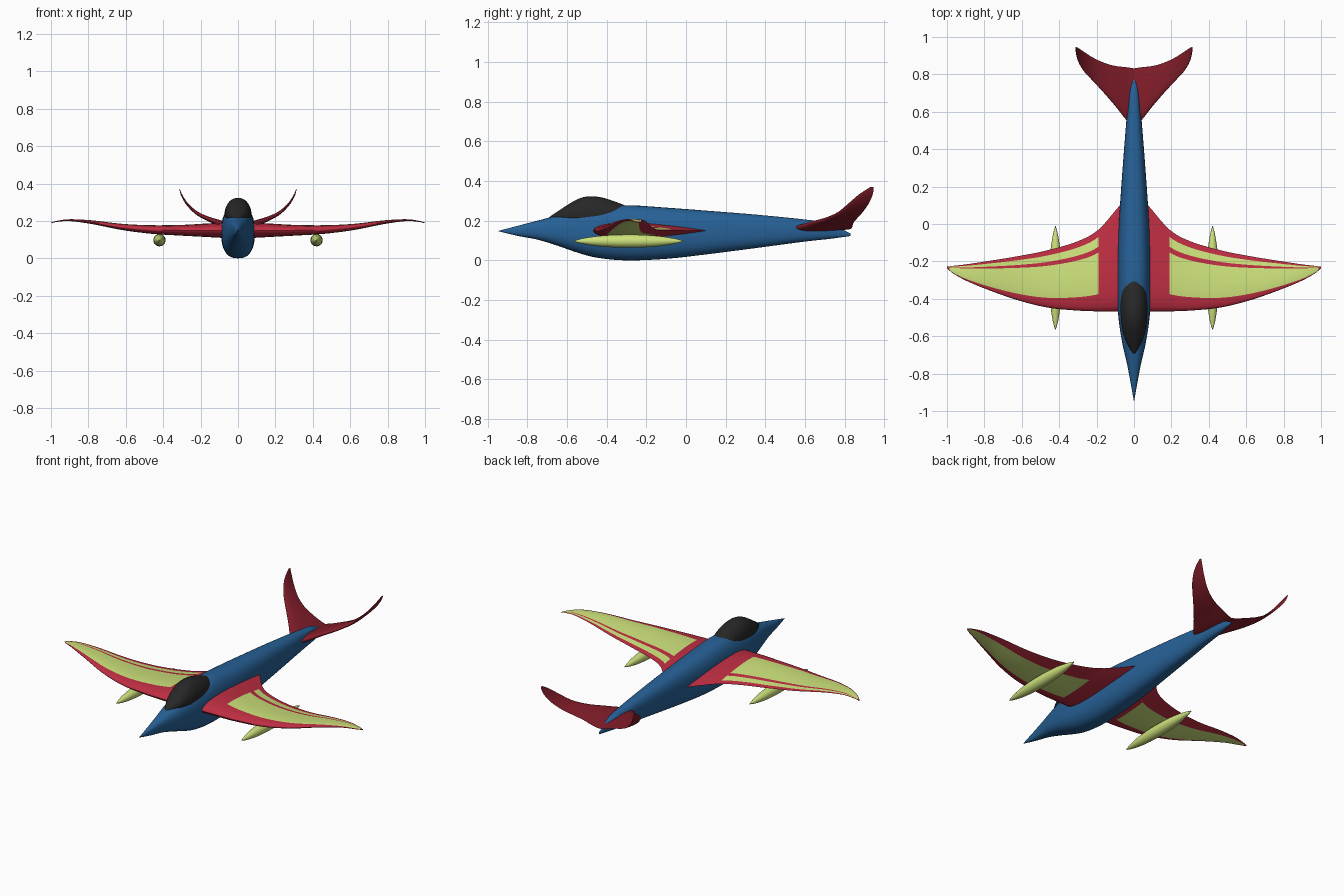
import bpy, bmesh
from math import sin, cos, pi, sqrt, copysign
from mathutils import Vector

if "Cube" in bpy.data.objects:
    bpy.data.objects.remove(bpy.data.objects["Cube"])


def material(name, rgb):
    m = bpy.data.materials.new(name)
    m.diffuse_color = (*rgb, 1)
    m.use_nodes = True
    m.node_tree.nodes["Principled BSDF"].inputs["Base Color"].default_value = m.diffuse_color
    return m


blue = material("blue", (0.02, 0.12, 0.31))
red = material("red", (0.52, 0.027, 0.055))
dark_red = material("dark_red", (0.22, 0.012, 0.022))
lime = material("lime", (0.61, 0.76, 0.20))
black = material("black", (0.02, 0.02, 0.02))


def smooth_stations(pts, n):
    """Catmull-Rom refinement of a list of equal-length tuples."""
    p = [pts[0]] + list(pts) + [pts[-1]]
    out = []
    for i in range(1, len(p) - 2):
        for k in range(n):
            t = k / n
            out.append([0.5 * (2 * b + (c - a) * t + (2 * a - 5 * b + 4 * c - d) * t * t
                               + (3 * b - a - 3 * c + d) * t ** 3)
                        for a, b, c, d in zip(*p[i - 1:i + 3])])
    out.append(list(pts[-1]))
    return out


def skin(name, rings, mats, mirror=False, face_mat=None):
    """Bridge closed rings of points, cap both ends, shade smooth."""
    bm = bmesh.new()
    vr = [[bm.verts.new(p) for p in r] for r in rings]
    n = len(vr[0])
    for i in range(len(vr) - 1):
        for j in range(n):
            k = (j + 1) % n
            f = bm.faces.new((vr[i][j], vr[i][k], vr[i + 1][k], vr[i + 1][j]))
            if face_mat:
                f.material_index = face_mat(i, j)
    bm.faces.new(vr[0])
    bm.faces.new(vr[-1])
    bmesh.ops.recalc_face_normals(bm, faces=bm.faces)
    me = bpy.data.meshes.new(name)
    bm.to_mesh(me)
    bm.free()
    for m in mats:
        me.materials.append(m)
    ob = bpy.data.objects.new(name, me)
    bpy.context.collection.objects.link(ob)
    if mirror:
        ob.modifiers.new("mirror", "MIRROR").use_mirror_merge = False
    bpy.ops.object.select_all(action="DESELECT")
    ob.select_set(True)
    bpy.context.view_layer.objects.active = ob
    bpy.ops.object.shade_smooth_by_angle(angle=0.9)
    return ob


def body(name, stations, mat, power=2.0, cx=0.0, mirror=False, n=40):
    """Loft superellipse sections given as (y, z bottom, z top, half width)."""
    def pw(v):
        return copysign(abs(v) ** (2 / power), v)
    rings = []
    for y, zb, zt, w in smooth_stations(stations, 5):
        rings.append([(cx + w * pw(cos(2 * pi * i / n)), y,
                       (zb + zt) / 2 + (zt - zb) / 2 * pw(sin(2 * pi * i / n)))
                      for i in range(n)])
    return skin(name, rings, [mat], mirror)


def half_thickness(c):
    return 5 * (0.2969 * sqrt(c) - 0.126 * c - 0.3516 * c ** 2
                + 0.2843 * c ** 3 - 0.1036 * c ** 4)


def aerofoil_surface(name, st, breaks, mats, paint=None, sub=4):
    """Loft aerofoils from (x, z, leading y, trailing y, thickness) stations."""
    rings = []
    for i, (x, z, le, te, th) in enumerate(st):
        a, b = st[max(i - 1, 0)], st[min(i + 1, len(st) - 1)]
        nrm = Vector((a[1] - b[1], 0, b[0] - a[0])).normalized()
        br = breaks(x)
        cs = []
        for k in range(len(br) - 1):
            for s in range(sub):
                t = s / sub
                cs.append(br[k] + (br[k + 1] - br[k]) * (t * t if k == 0 else t))
        cs.append(1.0)
        mid = [Vector((x, le + (te - le) * c, z)) for c in cs]
        off = [nrm * th * half_thickness(c) for c in cs]
        top = [m + o for m, o in zip(mid, off)]
        low = [m - o for m, o in zip(mid, off)]
        rings.append(top + low[-2:0:-1])
    m = len(cs) - 1

    def face_mat(i, j):
        upper = j < m
        seg = (j if upper else 2 * m - 1 - j) // sub
        return paint(st[i][0], seg, upper) if paint else 0
    return skin(name, rings, mats, True, face_mat)


# fuselage
body("fuselage", [
    (-0.945, 0.147, 0.149, 0.001), (-0.85, 0.124, 0.174, 0.018),
    (-0.75, 0.105, 0.200, 0.037), (-0.65, 0.075, 0.226, 0.060),
    (-0.55, 0.040, 0.248, 0.077), (-0.45, 0.014, 0.265, 0.087),
    (-0.30, 0.000, 0.278, 0.090), (-0.10, 0.008, 0.266, 0.086),
    (0.10, 0.030, 0.251, 0.075), (0.35, 0.062, 0.231, 0.057),
    (0.60, 0.095, 0.206, 0.037), (0.72, 0.108, 0.187, 0.025),
    (0.83, 0.123, 0.135, 0.003)], blue, power=2.5)

# canopy
body("canopy", [
    (-0.70, 0.205, 0.211, 0.003), (-0.62, 0.185, 0.265, 0.047),
    (-0.55, 0.155, 0.307, 0.065), (-0.49, 0.140, 0.323, 0.071),
    (-0.42, 0.145, 0.316, 0.071), (-0.34, 0.170, 0.290, 0.058),
    (-0.27, 0.225, 0.262, 0.010)], black, power=2.1)

# wings with painted panels; a station sits exactly on the panel edge
wing_st = smooth_stations([
    (0.03, 0.150, -0.467, 0.150, 0.085), (0.08, 0.150, -0.468, 0.095, 0.082),
    (0.19, 0.150, -0.467, -0.030, 0.070), (0.30, 0.150, -0.463, -0.092, 0.058),
    (0.46, 0.154, -0.447, -0.140, 0.046), (0.62, 0.168, -0.408, -0.172, 0.033),
    (0.78, 0.193, -0.352, -0.198, 0.020), (0.90, 0.204, -0.302, -0.216, 0.010),
    (0.97, 0.197, -0.262, -0.224, 0.006), (1.00, 0.189, -0.235, -0.228, 0.003)], 5)


def wing_breaks(x):
    t = min(max((x - 0.19) / 0.81, 0), 1)
    return [0, 0.21 - 0.12 * t, 0.72 + 0.03 * t, 0.79 + 0.02 * t, 0.91, 1]


def wing_paint(x, seg, upper):
    if 0.189 < x < 0.985 and (seg == 1 or (seg == 3 and upper)):
        return 1
    return 0


aerofoil_surface("wings", wing_st, wing_breaks, [red, lime], wing_paint)

# swept, upward curling tail fins
tail_st = smooth_stations([
    (0.00, 0.158, 0.520, 0.832, 0.036), (0.04, 0.168, 0.555, 0.838, 0.036),
    (0.10, 0.190, 0.630, 0.845, 0.030), (0.16, 0.211, 0.700, 0.862, 0.024),
    (0.22, 0.242, 0.765, 0.890, 0.018), (0.27, 0.288, 0.820, 0.922, 0.012),
    (0.30, 0.335, 0.875, 0.942, 0.008), (0.312, 0.370, 0.930, 0.946, 0.003)], 5)
aerofoil_surface("tail_fins", tail_st, lambda x: [0, 0.2, 0.6, 1], [dark_red])

# pods slung under the wings
pod = [(-0.565, 0.002), (-0.52, 0.014), (-0.45, 0.025), (-0.37, 0.031), (-0.29, 0.033),
       (-0.21, 0.031), (-0.13, 0.025), (-0.06, 0.014), (-0.012, 0.002)]
body("wing_pods", [(y, 0.097 - r, 0.097 + r, r) for y, r in pod], lime,
     cx=0.42, mirror=True, n=24)
